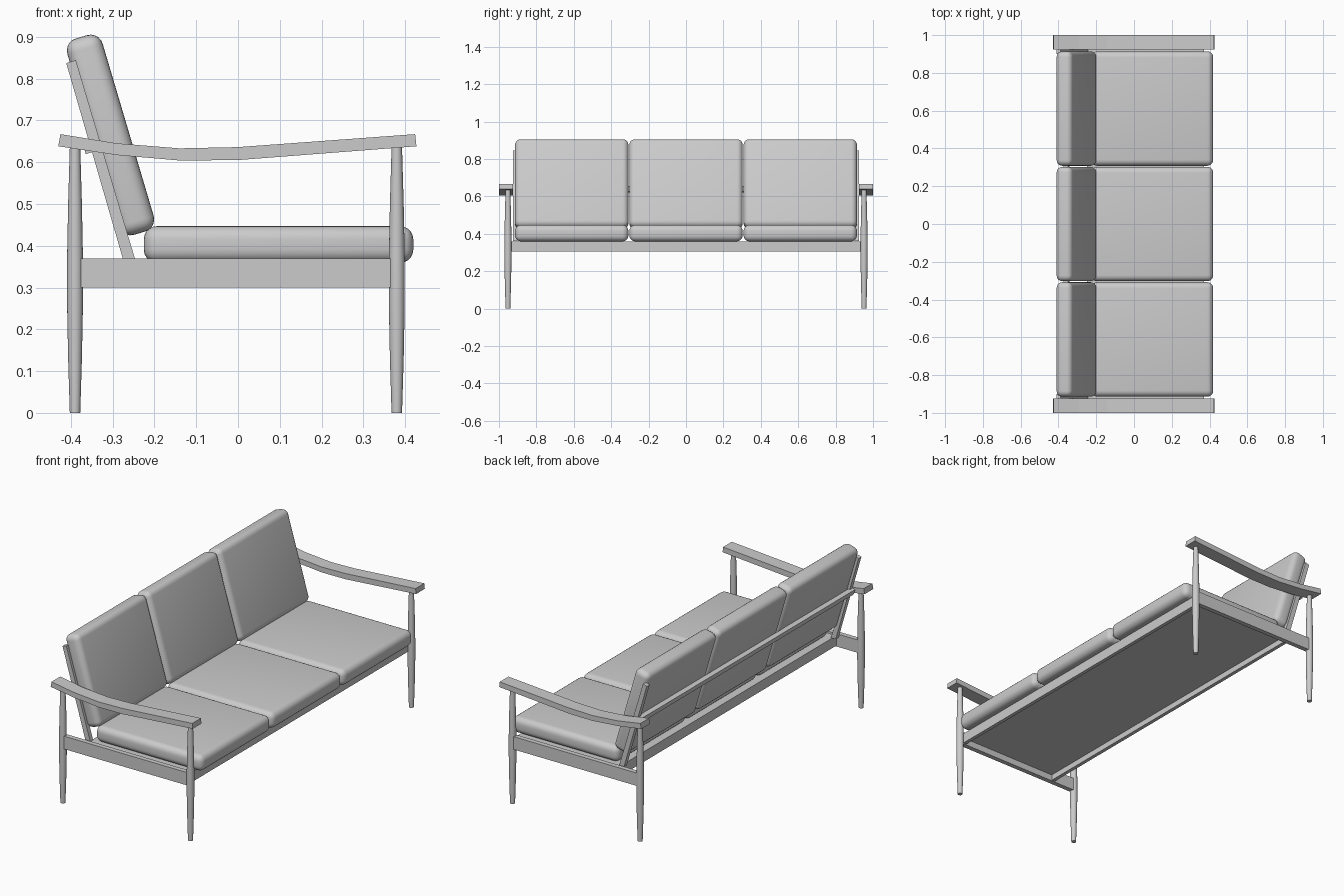
import bpy, bmesh, math
from mathutils import Matrix

if "Cube" in bpy.data.objects:
    bpy.data.objects.remove(bpy.data.objects["Cube"])

TILT = math.radians(16.5)

def finish(name, bm, smooth=None):
    bmesh.ops.recalc_face_normals(bm, faces=bm.faces)
    me = bpy.data.meshes.new(name)
    bm.to_mesh(me)
    bm.free()
    ob = bpy.data.objects.new(name, me)
    bpy.context.collection.objects.link(ob)
    if smooth:
        bpy.ops.object.select_all(action='DESELECT')
        ob.select_set(True)
        bpy.context.view_layer.objects.active = ob
        bpy.ops.object.shade_smooth_by_angle(angle=math.radians(smooth))
    return ob

def box(name, center, size, tilt=0.0, bevel=0.0):
    """Box leaning back about the y axis, with optional rounded edges."""
    bm = bmesh.new()
    bmesh.ops.create_cube(bm, size=1)
    bmesh.ops.scale(bm, vec=size, verts=bm.verts)
    if bevel:
        bmesh.ops.bevel(bm, geom=bm.edges[:], offset=bevel, segments=5,
                        profile=0.5, affect='EDGES')
    bmesh.ops.transform(bm, verts=bm.verts,
                        matrix=Matrix.Translation(center) @ Matrix.Rotation(-tilt, 4, 'Y'))
    return finish(name, bm, 40 if bevel else None)

def turned(name, x, y, profile, sides=20):
    """Lathe a (radius, height) profile around a vertical axis."""
    bm = bmesh.new()
    rings = [[bm.verts.new((x + r * math.cos(2 * math.pi * i / sides),
                            y + r * math.sin(2 * math.pi * i / sides), z))
              for i in range(sides)] for r, z in profile]
    for a, b in zip(rings, rings[1:]):
        for i in range(sides):
            j = (i + 1) % sides
            bm.faces.new((a[i], a[j], b[j], b[i]))
    bm.faces.new(rings[0])
    bm.faces.new(rings[-1])
    return finish(name, bm, 40)

def strip(name, bottom, top, y0, y1):
    """Bar extruded along y between matching lower and upper (x, z) outlines."""
    bm = bmesh.new()
    rings = [[bm.verts.new((p[0], y, p[1])) for p, y in
              ((b, y0), (b, y1), (t, y1), (t, y0))] for b, t in zip(bottom, top)]
    for a, b in zip(rings, rings[1:]):
        for i in range(4):
            j = (i + 1) % 4
            bm.faces.new((a[i], a[j], b[j], b[i]))
    bm.faces.new(rings[0])
    bm.faces.new(rings[-1])
    return finish(name, bm)

LEG = [(.0125, 0), (.0165, .13), (.019, .26), (.019, .37), (.0165, .5), (.0125, .635)]
ARM_LOW = [(-.43, .638), (-.29, .617), (-.14, .604), (0, .605), (.427, .638)]
ARM_TOP = [(-.425, .667), (-.29, .645), (-.14, .633), (0, .636), (.424, .667)]

for side, s in (("left", -1), ("right", 1)):
    # Legs, side rail and armrest
    turned(f"back_leg_{side}", -.39, s * .952, LEG)
    turned(f"front_leg_{side}", .38, s * .952, LEG)
    box(f"side_rail_{side}", (-.005, s * .951, .335), (.75, .026, .07))
    strip(f"armrest_{side}", ARM_LOW, ARM_TOP, s * .925, s)
    # Leaning back post
    strip(f"back_post_{side}", [(-.273, .36), (-.411, .837)],
          [(-.244, .36), (-.388, .844)], s * .90, s * .925)

# Seat platform with front and back rails beneath
box("seat_panel", (.06, 0, .347), (.62, 1.88, .024))
for name, x in (("front_rail", .36), ("back_rail", -.24)):
    box(name, (x, 0, .32), (.02, 1.88, .032))

# Rail across the back posts
box("back_crossbar", (-.357, 0, .637), (.024, 1.85, .03), TILT)

# Three seat and back cushions
for i in (-1, 0, 1):
    box(f"seat_cushion_{i + 2}", (.097, i * .611, .403), (.645, .606, .088), 0, .032)
    box(f"back_cushion_{i + 2}", (-.305, i * .611, .665), (.088, .606, .49), TILT, .03)
